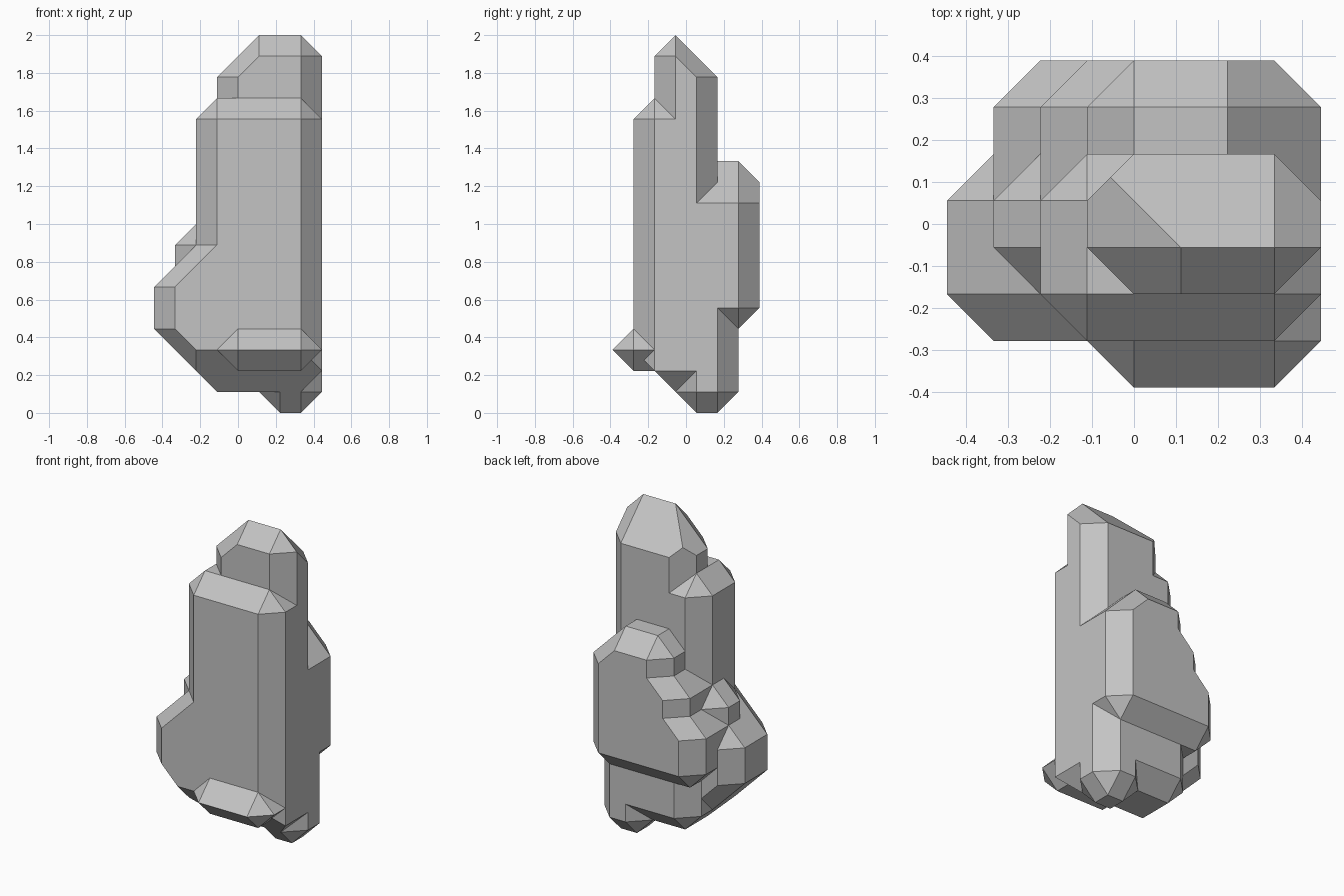
import bpy, bmesh
from mathutils import Vector

UNIT = 1 / 9  # the rock is cut on a regular grid of this step

if "Cube" in bpy.data.objects:
    bpy.data.objects.remove(bpy.data.objects["Cube"], do_unlink=True)

stone = bpy.data.materials.new("grey_stone")
stone.use_nodes = True
GREY = (0.55, 0.55, 0.55, 1)
stone.diffuse_color = GREY
stone.node_tree.nodes["Principled BSDF"].inputs["Base Color"].default_value = GREY


def hull(points):
    """Convex hull as a bmesh with merged flat faces."""
    bm = bmesh.new()
    for p in points:
        bm.verts.new(p)
    bmesh.ops.remove_doubles(bm, verts=bm.verts[:], dist=0.001)
    bmesh.ops.convex_hull(bm, input=bm.verts[:])
    loose = [v for v in bm.verts if not v.link_faces]
    bmesh.ops.delete(bm, geom=loose, context='VERTS')
    bmesh.ops.dissolve_limit(bm, angle_limit=0.01, verts=bm.verts[:], edges=bm.edges[:])
    bmesh.ops.recalc_face_normals(bm, faces=bm.faces[:])
    return bm


def chunk(name, low, high, cuts=()):
    """Box with one-step chamfers; each cut keeps normal . p <= limit."""
    points = []
    for axis in range(3):
        a = [low[i] + (i != axis) for i in range(3)]
        b = [high[i] - (i != axis) for i in range(3)]
        points += [(x, y, z) for x in (a[0], b[0]) for y in (a[1], b[1]) for z in (a[2], b[2])]
    bm = hull(points)
    for normal, limit in cuts:
        n = Vector(normal)
        bmesh.ops.bisect_plane(bm, geom=bm.verts[:] + bm.edges[:] + bm.faces[:], dist=0.0001,
                               plane_co=n * limit / n.length_squared, plane_no=n, clear_outer=True)
        trimmed = hull([v.co.copy() for v in bm.verts])
        bm.free()
        bm = trimmed
    mesh = bpy.data.meshes.new(name)
    bm.to_mesh(mesh)
    bm.free()
    mesh.materials.append(stone)
    obj = bpy.data.objects.new(name, mesh)
    bpy.context.collection.objects.link(obj)
    return obj


# Main upright mass
rock = chunk("rock", (-2, -2.5, 2), (4, 1.5, 15))
parts = []

# Peak with a ridge and a long slope to the back
parts.append(chunk("peak", (-1, -1.5, 10), (4, 1.5, 18),
                   [((0, 1, 1), 17.5), ((-1, 0, 1), 17), ((-1, -1, 1), 17.5), ((1, 1, 1), 20.5)]))

# Back slab, stepping down towards one side
shoulder = [((1, 0, 1), 14), ((1, 1, 1), 16.5)]
for step, side in enumerate((-1, -2, -3)):
    stair = [((-1, 0, 1), 12 - step), ((-1, 1, 1), 14.5 - step)] if step else []
    parts.append(chunk("back_slab", (side, -0.5, 4), (4, 3.5, 12), shoulder + stair))

# Side bulge and the small bump above it
parts.append(chunk("side_bulge", (-4, -2.5, 2), (3, 1.5, 11),
                   [((-1, 0, -1), 0), ((-1, 0, 1), 10), ((-1, -1, -1), 1.5),
                    ((-1, -1, 1), 11.5), ((-1, 1, 1), 10.5), ((-1, 1, -1), 0.5)]))
parts.append(chunk("side_bump", (-3, -1.5, 3), (3, 1.5, 9)))

# Front lip, tapered base and foot
parts.append(chunk("front_lip", (-1, -3.5, 2), (4, 0.5, 4)))
parts.append(chunk("base", (-2, -2.5, 1), (4, 2.5, 8), [((0, -1, -1), -0.5), ((-1, 0, -1), 0)]))
parts.append(chunk("foot", (1, -0.5, 0), (4, 2.5, 6)))

# Merge everything into one solid
bpy.context.view_layer.objects.active = rock
for part in parts:
    union = rock.modifiers.new("union", 'BOOLEAN')
    union.operation = 'UNION'
    union.solver = 'EXACT'
    union.object = part
    bpy.ops.object.modifier_apply(modifier=union.name)
    bpy.data.objects.remove(part, do_unlink=True)

# Tidy flat faces and bring to size
bm = bmesh.new()
bm.from_mesh(rock.data)
bmesh.ops.remove_doubles(bm, verts=bm.verts[:], dist=0.001)
bmesh.ops.dissolve_limit(bm, angle_limit=0.01, verts=bm.verts[:], edges=bm.edges[:])
bmesh.ops.scale(bm, vec=(UNIT, UNIT, UNIT), verts=bm.verts[:])
for face in bm.faces:
    face.smooth = False
    face.material_index = 0
bm.to_mesh(rock.data)
bm.free()
